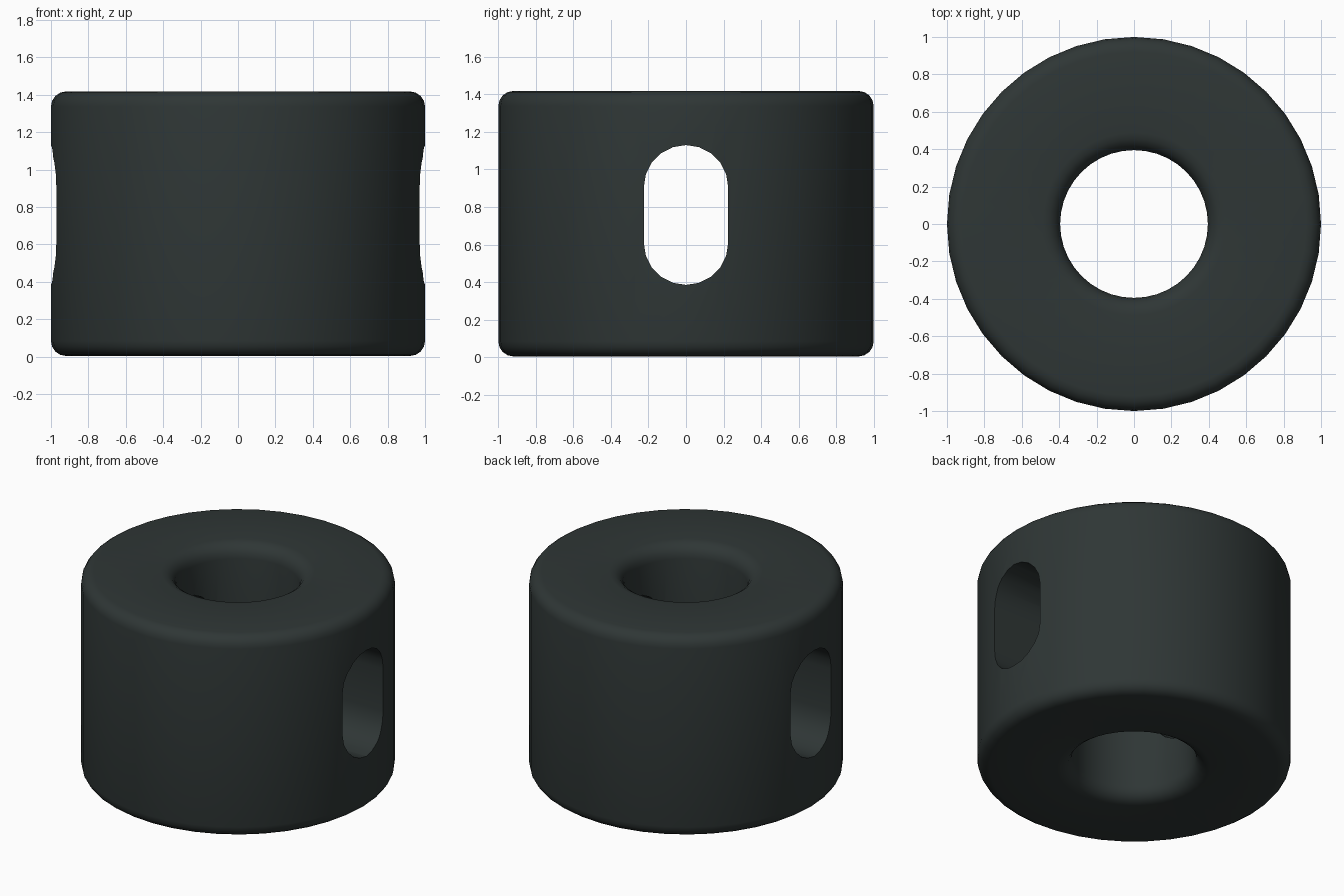
import bpy, bmesh, math

if "Cube" in bpy.data.objects:
    bpy.data.objects.remove(bpy.data.objects["Cube"])

Z0, Z1 = 0.004, 1.418
mat = bpy.data.materials.new("dark_slate")
mat.diffuse_color = (0.028, 0.037, 0.036, 1)
mat.use_nodes = True
mat.node_tree.nodes["Principled BSDF"].inputs["Base Color"].default_value = mat.diffuse_color


def arc(cx, cz, r, a0, a1, n):
    return [(cx + r * math.cos(math.radians(a0 + (a1 - a0) * i / n)),
             cz + r * math.sin(math.radians(a0 + (a1 - a0) * i / n))) for i in range(n + 1)]


def make(name, bm):
    bmesh.ops.recalc_face_normals(bm, faces=bm.faces)
    me = bpy.data.meshes.new(name)
    bm.to_mesh(me)
    bm.free()
    ob = bpy.data.objects.new(name, me)
    bpy.context.collection.objects.link(ob)
    me.materials.append(mat)
    return ob


# ring body: closed rounded profile turned around z
R, B, F, H = 1.0, 0.395, 0.08, 0.095
profile = (arc(R - F, Z0 + F, F, -90, 0, 4) + arc(R - F, Z1 - F, F, 0, 90, 4)
           + arc(B + H, Z1 - H, H, 90, 180, 4) + arc(B + H, Z0 + H, H, 180, 270, 4))
N = 40
bm = bmesh.new()
rings = []
for i in range(N):
    a = 2 * math.pi * i / N
    rings.append([bm.verts.new((r * math.cos(a), r * math.sin(a), z)) for r, z in profile])
P = len(profile)
for i in range(N):
    p, q = rings[i], rings[(i + 1) % N]
    for j in range(P):
        k = (j + 1) % P
        bm.faces.new((p[j], q[j], q[k], p[k]))
body = make("collar_body", bm)

# oblong cross slot running along x
outline = arc(0, 0.905, 0.225, 0, 180, 10) + arc(0, 0.61, 0.225, 180, 360, 10)
bm = bmesh.new()
face = bm.faces.new([bm.verts.new((-1.5, y, z)) for y, z in outline])
ext = bmesh.ops.extrude_face_region(bm, geom=[face], use_keep_orig=True)
bmesh.ops.translate(bm, vec=(3, 0, 0),
                    verts=[v for v in ext["geom"] if isinstance(v, bmesh.types.BMVert)])
cutter = make("slot_cutter", bm)
cutter.hide_render = True

# cut the slot through both walls
bpy.context.view_layer.objects.active = body
body.select_set(True)
cutter.select_set(False)
mod = body.modifiers.new("slot", "BOOLEAN")
mod.operation = "DIFFERENCE"
mod.solver = "EXACT"
mod.object = cutter
bpy.ops.object.modifier_apply(modifier=mod.name)
bpy.data.objects.remove(cutter, do_unlink=True)
bpy.ops.object.shade_smooth_by_angle(angle=math.radians(35))
